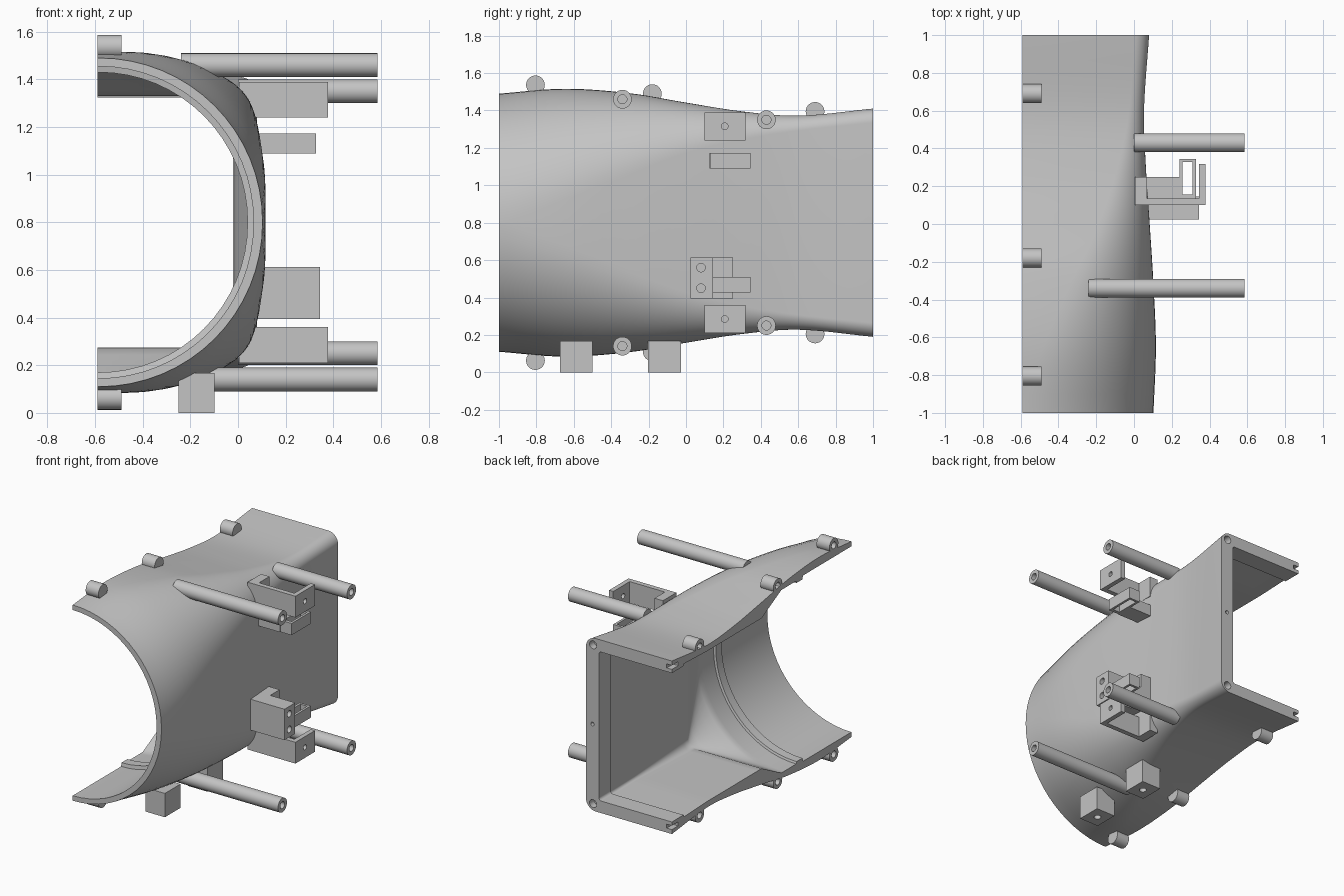
import bpy, bmesh, math
from mathutils import Matrix, Vector

cube = bpy.data.objects.get("Cube")
if cube:
    bpy.data.objects.remove(cube, do_unlink=True)

grey = bpy.data.materials.new("plain_grey")
grey.use_nodes = True
grey.diffuse_color = (0.55, 0.55, 0.55, 1)
grey.node_tree.nodes["Principled BSDF"].inputs["Base Color"].default_value = (0.55, 0.55, 0.55, 1)

CUT = -0.59   # open side of the half duct
MID = 0.8     # height of the duct axis


def finish(bm, name, smooth=True):
    bmesh.ops.recalc_face_normals(bm, faces=bm.faces)
    me = bpy.data.meshes.new(name)
    bm.to_mesh(me)
    bm.free()
    me.materials.append(grey)
    ob = bpy.data.objects.new(name, me)
    bpy.context.collection.objects.link(ob)
    if smooth:
        shade(ob)
    return ob


def activate(ob):
    bpy.ops.object.select_all(action='DESELECT')
    ob.select_set(True)
    bpy.context.view_layer.objects.active = ob


def shade(ob):
    activate(ob)
    bpy.ops.object.shade_smooth_by_angle(angle=math.radians(30))


def box(name, lo, hi):
    bm = bmesh.new()
    lo, hi = Vector(lo), Vector(hi)
    size = hi - lo
    bmesh.ops.create_cube(bm, size=1, matrix=Matrix.Translation((lo + hi) / 2) @ Matrix.Diagonal((*size, 1)))
    return finish(bm, name, False)


def lathe_x(name, profile, y, z, seg=28):
    """Closed turned part along x, from (x, radius) pairs."""
    bm = bmesh.new()
    rings = []
    for x, r in profile:
        rings.append([bm.verts.new((x, y + r * math.cos(2 * math.pi * k / seg),
                                    z + r * math.sin(2 * math.pi * k / seg))) for k in range(seg)])
    for a, b in zip(rings, rings[1:]):
        for k in range(seg):
            j = (k + 1) % seg
            bm.faces.new((a[k], a[j], b[j], b[k]))
    bm.faces.new(rings[0])
    bm.faces.new(rings[-1])
    return finish(bm, name)


def cut(ob, cutter):
    cutter.hide_render = True
    mod = ob.modifiers.new("cut", 'BOOLEAN')
    mod.operation = 'DIFFERENCE'
    mod.solver = 'EXACT'
    mod.object = cutter
    activate(ob)
    bpy.ops.object.modifier_apply(modifier=mod.name)
    bpy.data.objects.remove(cutter, do_unlink=True)


def drill(ob, centre, axis, radius, depth):
    bm = bmesh.new()
    rot = Vector((0, 0, 1)).rotation_difference(Vector(axis)).to_matrix().to_4x4()
    bmesh.ops.create_cone(bm, cap_ends=True, segments=20, radius1=radius, radius2=radius,
                          depth=depth, matrix=Matrix.Translation(centre) @ rot)
    cut(ob, finish(bm, "drill", False))


# Section keys: y, side x, half height, corner radius
OUTER = [(-1, .103, .69, .69), (-.65, .116, .716, .595), (-.3, .102, .692, .43), (0, .083, .642, .27),
         (.3, .063, .595, .15), (.6, .053, .572, .08), (1, .08, .61, .075)]
INNER = [(-1, .065, .655, .655), (-.46, .065, .655, .655), (-.455, .04, .63, .63), (-.39, .04, .63, .63),
         (-.385, .055, .645, .645), (-.22, .055, .645, .645),
         (0, -.015, .53, .06), (.6, -.015, .53, .02), (.865, -.008, .54, .02),
         (.87, -.02, .525, .02), (1, -.02, .525, .02)]


def sample(keys, y, smooth):
    i = max(k for k in range(len(keys) - 1) if keys[k][0] <= y + 1e-9)
    a, b = keys[i], keys[i + 1]
    h = b[0] - a[0]
    t = (y - a[0]) / h
    if not smooth:
        return [p + (q - p) * t for p, q in zip(a[1:], b[1:])]
    p0, p3 = keys[max(i - 1, 0)], keys[min(i + 2, len(keys) - 1)]
    out = []
    for c in (1, 2, 3):
        ma = (b[c] - p0[c]) / (b[0] - p0[0]) * h
        mb = (p3[c] - a[c]) / (p3[0] - a[0]) * h
        out.append((2*t**3 - 3*t*t + 1) * a[c] + (t**3 - 2*t*t + t) * ma
                   + (3*t*t - 2*t**3) * b[c] + (t**3 - t*t) * mb)
    return out


def half_section(hx, hz, r, n=16):
    r = min(r, hz - .004, hx - CUT - .004)
    top = [(CUT, MID + hz)]
    for k in range(n + 1):
        a = math.pi / 2 * (1 - k / n)
        top.append((hx - r + r * math.cos(a), MID + hz - r + r * math.sin(a)))
    return top + [(x, 2 * MID - z) for x, z in reversed(top)]


# Duct shell: round at the front, rounded square with an inner lip at the back
stations = sorted({k[0] for k in INNER} | {round(-1 + i * .05, 3) for i in range(41)})
bm = bmesh.new()
loops = []
for y in stations:
    ring = half_section(*sample(OUTER, y, True)) + half_section(*sample(INNER, y, False))[::-1]
    loops.append([bm.verts.new((x, y, z)) for x, z in ring])
for a, b in zip(loops, loops[1:]):
    for k in range(len(a)):
        j = (k + 1) % len(a)
        bm.faces.new((a[k], a[j], b[j], b[k]))
bm.faces.new(loops[0])
bm.faces.new(loops[-1])
shell = finish(bm, "duct_shell", False)
for s in (-1, 1):
    drill(shell, (.025, 1, MID + s * .56), (0, 1, 0), .028, .1)
    h = MID + s * .565
    cut(shell, box("notch_cutter", (CUT - .1, .93, h - .014), (CUT + .04, 1.1, h + .014)))
drill(shell, (.03, 1, MID), (0, 1, 0), .013, .1)
shade(shell)

# Parts repeated above and below the axis
for s, tag in ((1, "upper"), (-1, "lower")):
    def zs(a, b):
        return sorted((MID + s * a, MID + s * b))

    # Seam bosses with screw holes
    for y, h in ((-.805, .737), (-.18, .69), (.69, .595)):
        lathe_x(tag + "_seam_boss", [(CUT + .07, .024), (CUT, .024), (CUT, .05), (CUT + .1, .05)], y, MID + s * h)

    # Long mounting posts
    for y, h, x0 in ((-.34, .66, -.24), (.43, .55, 0)):
        lathe_x(tag + "_post", [(x0, .05), (.585, .05), (.585, .024), (.45, .024)], y, MID + s * h)

    # Angled bracket: wall block, side web, end plate
    z0, z1 = zs(.44, .59)
    box(tag + "_bracket_base", (.005, .10, z0), (.07, .25, z1))
    box(tag + "_bracket_web", (.005, .10, z0), (.378, .135, z1))
    plate = box(tag + "_bracket_plate", (.345, .10, z0), (.378, .318, z1))
    drill(plate, (.36, .207, (z0 + z1) / 2), (1, 0, 0), .018, .2)

    # Latch: arm with a rectangular eye
    z0, z1 = zs(.29, .373)
    box(tag + "_latch_arm", (.03, .125, z0), (.24, .25, z1))
    eye = box(tag + "_latch_eye", (.24, .13, z0), (.327, .345, z1))
    cut(eye, box("slot_cutter", (.257, .155, z0 - .1), (.31, .328, z1 + .1)))

# Terminal block on the side wall
block = box("terminal_block", (.03, .025, .395), (.345, .145, .613))
for z in (.45, .56):
    drill(block, (.345, .08, z), (1, 0, 0), .023, .2)
box("terminal_block_back", (.03, .145, .395), (.15, .25, .613))

# Feet
for y in (-.5875, -.115):
    foot = box("foot", (-.25, y - .087, 0), (-.098, y + .087, .168))
    drill(foot, (-.174, y, 0), (0, 0, 1), .024, .2)
